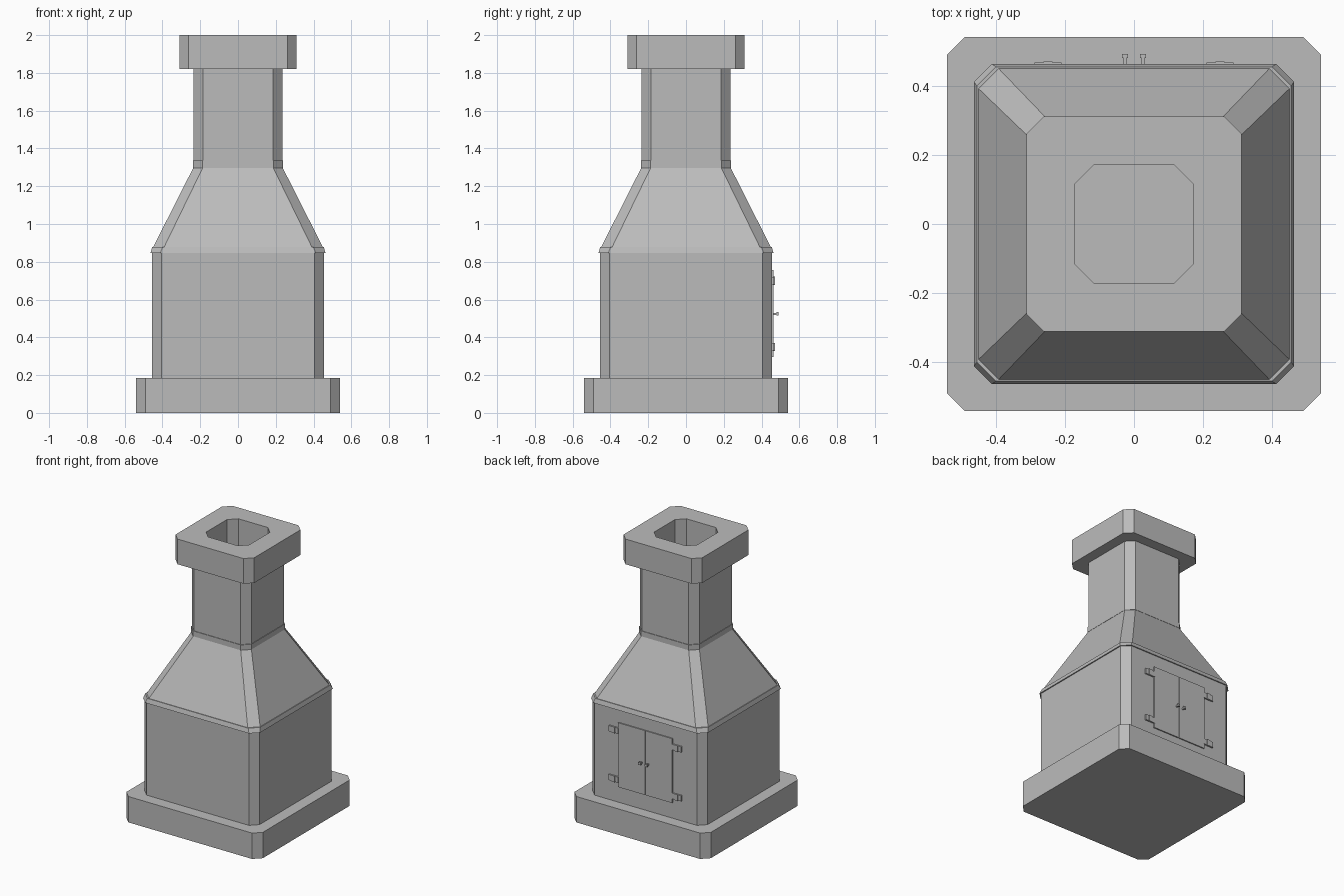
import bpy
import bmesh
from mathutils import Matrix

cube = bpy.data.objects.get("Cube")
if cube:
    bpy.data.objects.remove(cube, do_unlink=True)

GREY = (0.5, 0.5, 0.5, 1)
stone = bpy.data.materials.new("plain_grey")
stone.use_nodes = True
stone.diffuse_color = GREY
stone.node_tree.nodes["Principled BSDF"].inputs["Base Color"].default_value = GREY


def finish(name, bm):
    bmesh.ops.recalc_face_normals(bm, faces=bm.faces)
    mesh = bpy.data.meshes.new(name)
    bm.to_mesh(mesh)
    bm.free()
    mesh.materials.append(stone)
    obj = bpy.data.objects.new(name, mesh)
    bpy.context.collection.objects.link(obj)
    return obj


def loft(name, rings, closed=False):
    """Join chamfered squares given as (height, half width, chamfer)."""
    bm = bmesh.new()
    loops = []
    for z, h, c in rings:
        k = h - c
        outline = [(h, -k), (h, k), (k, h), (-k, h),
                   (-h, k), (-h, -k), (-k, -h), (k, -h)]
        loops.append([bm.verts.new((x, y, z)) for x, y in outline])
    pairs = list(zip(loops, loops[1:]))
    if closed:
        pairs.append((loops[-1], loops[0]))
    else:
        bm.faces.new(loops[0])
        bm.faces.new(loops[-1])
    for a, b in pairs:
        for i in range(8):
            j = (i + 1) % 8
            bm.faces.new((a[i], a[j], b[j], b[i]))
    return finish(name, bm)


def box(name, x, y, z):
    """Box from (min, max) ranges."""
    bm = bmesh.new()
    size = [b - a for a, b in (x, y, z)]
    mid = [(a + b) / 2 for a, b in (x, y, z)]
    bmesh.ops.create_cube(bm, size=1, matrix=Matrix.Translation(mid) @ Matrix.Diagonal((*size, 1)))
    return finish(name, bm)


# Stacked masonry
loft("base_slab", [(0, 0.54, 0.05), (0.185, 0.54, 0.05)])
loft("firebox", [(0.185, 0.455, 0.05), (0.847, 0.455, 0.05)])
loft("shoulder_rim", [(0.847, 0.463, 0.052), (0.878, 0.454, 0.055)])
loft("tapered_hood", [(0.878, 0.449, 0.058), (1.297, 0.237, 0.05)])

# Hollow chimney
FLUE = (0.17, 0.053)
loft("neck_collar", [(1.297, 0.239, 0.05), (1.335, 0.239, 0.05),
                     (1.335, *FLUE), (1.297, *FLUE)], closed=True)
loft("chimney_neck", [(1.297, 0.235, 0.05), (1.82, 0.235, 0.05),
                      (1.82, *FLUE), (1.297, *FLUE)], closed=True)
loft("chimney_cap", [(1.82, 0.311, 0.05), (2, 0.311, 0.05),
                     (2, *FLUE), (1.82, *FLUE)], closed=True)

# Double doors on the back, mirrored about the centre
for side, s in (("left", 1), ("right", -1)):
    def span(a, b):
        return tuple(sorted((s * a, s * b)))
    box(side + "_door", span(0.002, 0.215), (0.45, 0.463), (0.297, 0.757))
    box(side + "_knob_stem", span(0.021, 0.031), (0.46, 0.482), (0.519, 0.529))
    box(side + "_knob", span(0.017, 0.035), (0.479, 0.491), (0.515, 0.533))
    for level, z in (("lower", 0.349), ("upper", 0.699)):
        name = f"{side}_{level}_hinge"
        box(name + "_plate", span(0.21, 0.287), (0.45, 0.466), (z - 0.02, z + 0.02))
        box(name + "_barrel", span(0.235, 0.262), (0.46, 0.47), (z - 0.022, z + 0.022))
